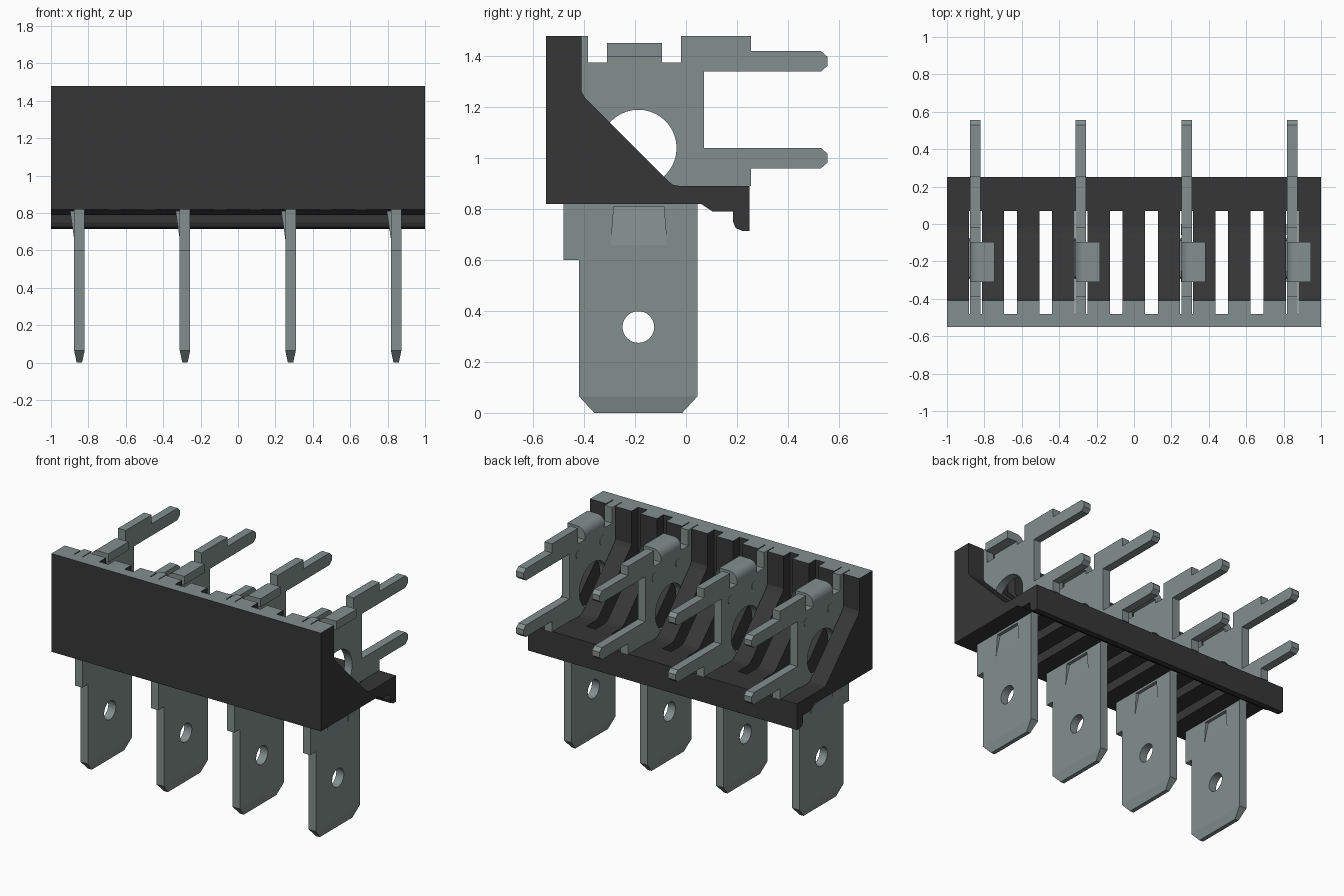
import bpy, bmesh, math
from mathutils import Matrix, Vector

cube = bpy.data.objects.get("Cube")
if cube:
    bpy.data.objects.remove(cube)
scene = bpy.context.scene


def material(name, color):
    m = bpy.data.materials.new(name)
    m.use_nodes = True
    m.diffuse_color = color
    m.node_tree.nodes["Principled BSDF"].inputs["Base Color"].default_value = color
    return m


black = material("black plastic", (0.037, 0.037, 0.037, 1))
metal = material("grey metal", (0.225, 0.275, 0.265, 1))

# Profile planes: side profiles are (y, z) along x, front profiles are (x, z) along y
ALONG_X = Matrix(((0, 0, 1, 0), (1, 0, 0, 0), (0, 1, 0, 0), (0, 0, 0, 1)))
ALONG_Y = Matrix(((1, 0, 0, 0), (0, 0, -1, 0), (0, 1, 0, 0), (0, 0, 0, 1)))


def circle(y, z, r, n=40):
    return [(y + r * math.cos(math.tau * i / n), z + r * math.sin(math.tau * i / n))
            for i in range(n)]


def baked(obj):
    bpy.context.view_layer.update()
    dg = bpy.context.evaluated_depsgraph_get()
    return bpy.data.meshes.new_from_object(obj.evaluated_get(dg))


def extrude(name, outlines, depth, frame, mats):
    """Fill the outlines (inner ones become holes) and extrude to a mesh."""
    cu = bpy.data.curves.new(name, "CURVE")
    cu.dimensions = "2D"
    cu.fill_mode = "BOTH"
    cu.extrude = depth / 2
    for pts in outlines:
        sp = cu.splines.new("POLY")
        sp.points.add(len(pts) - 1)
        for p, (a, b) in zip(sp.points, pts):
            p.co = (a, b, 0, 1)
        sp.use_cyclic_u = True
    tmp = bpy.data.objects.new(name, cu)
    scene.collection.objects.link(tmp)
    me = baked(tmp)
    bpy.data.objects.remove(tmp)
    me.transform(frame)
    bm = bmesh.new()
    bm.from_mesh(me)
    bmesh.ops.remove_doubles(bm, verts=bm.verts, dist=1e-5)
    bmesh.ops.recalc_face_normals(bm, faces=bm.faces)
    for f in bm.faces:
        f.smooth = False
        f.material_index = 0
    bm.to_mesh(me)
    bm.free()
    me.name = name
    me.materials.clear()
    for m in mats:
        me.materials.append(m)
    return me


def place(name, me, loc=(0, 0, 0)):
    ob = bpy.data.objects.new(name, me)
    ob.location = loc
    scene.collection.objects.link(ob)
    return ob


# Housing: one side profile with a grey top edge
housing_side = [(-0.55, 0.82), (-0.55, 1.48), (-0.41, 1.48), (-0.41, 1.26), (-0.395, 1.235),
                (-0.07, 0.91), (-0.05, 0.895), (-0.02, 0.89), (0.25, 0.89), (0.25, 0.715),
                (0.22, 0.715), (0.195, 0.725), (0.185, 0.75), (0.185, 0.79), (0.105, 0.79),
                (0.06, 0.82)]
housing = place("housing", extrude("housing", [housing_side], 2, ALONG_X, [black, metal]))
for f in housing.data.polygons:
    if f.normal.z > 0.9 and f.center.z > 1.4:
        f.material_index = 1

# Ten through slots
bm = bmesh.new()
for i in range(10):
    x = -0.848 + i * 0.1882
    box = bmesh.ops.create_cube(bm, size=1)["verts"]
    bmesh.ops.scale(bm, vec=(0.068, 0.55, 2), verts=box)
    bmesh.ops.translate(bm, vec=(x, -0.205, 1.1), verts=box)
slots = bpy.data.meshes.new("slot_cutter")
bm.to_mesh(slots)
bm.free()
slots.materials.append(black)
cutter = place("slot_cutter", slots)
cutter.hide_render = True
mod = housing.modifiers.new("slots", "BOOLEAN")
mod.operation = "DIFFERENCE"
mod.solver = "EXACT"
mod.object = cutter
cut = baked(housing)
housing.modifiers.clear()
housing.data = cut
bpy.data.objects.remove(cutter)

# Terminal plate with blade, two pins and holes
THICK = 0.056


def pin(z):
    """Pin end, listed upward."""
    return [(0.53, z), (0.555, z + 0.022), (0.555, z + 0.058), (0.53, z + 0.08)]


plate = ([(-0.42, 0.065), (-0.36, 0), (-0.015, 0), (0.045, 0.065), (0.045, 0.89),
          (0.255, 0.89), (0.255, 0.96)] + pin(0.96) + [(0.07, 1.04), (0.07, 1.34)] + pin(1.34)
         + [(0.255, 1.42), (0.255, 1.48), (-0.02, 1.48), (-0.02, 1.375), (-0.385, 1.375),
            (-0.385, 1.48), (-0.48, 1.48), (-0.48, 0.6), (-0.42, 0.6)])
lance_side = [(-0.295, 0.66), (-0.075, 0.66), (-0.087, 0.81), (-0.283, 0.81)]
terminal = extrude("terminal", [plate, circle(-0.187, 1.04, 0.15), circle(-0.187, 0.337, 0.062),
                                lance_side], THICK, ALONG_X, [metal])

# Taper the blade tip
bm = bmesh.new()
bm.from_mesh(terminal)
bmesh.ops.bisect_plane(bm, geom=bm.verts[:] + bm.edges[:] + bm.faces[:],
                       plane_co=(0, 0, 0.065), plane_no=(0, 0, 1), dist=1e-5)
for v in bm.verts:
    if v.co.z < 0.01:
        v.co.x *= 0.5
bm.to_mesh(terminal)
bm.free()

# Locking lance leaning out of the plate
lance = extrude("lance", [lance_side], THICK, ALONG_X, [metal])
for v in lance.vertices:
    v.co.x -= 0.022 * (v.co.z - 0.66) / 0.15

# Folded tab on the top edge
h = THICK / 2
bend = [(h - THICK * math.cos(a), 1.397 + THICK * math.sin(a))
        for a in (math.pi / 2 * i / 8 for i in range(9))]
tab_profile = [(-h, 1.375)] + bend + [(0.102, 1.453), (0.102, 1.397), (h, 1.397), (h, 1.375)]
tab = extrude("tab", [tab_profile], 0.215, ALONG_Y, [metal])

# Small round press marks
marks = extrude("marks", [circle(y, 1.3, 0.03, 24) for y in (-0.28, -0.03)], 0.004,
                ALONG_X, [metal])

for i in range(4):
    x = -0.848 + i * 0.5645
    place(f"terminal_{i + 1}", terminal, (x, 0, 0))
    place(f"lance_{i + 1}", lance, (x, 0, 0))
    place(f"folded_tab_{i + 1}", tab, (x, -0.2025, 0))
    place(f"press_marks_{i + 1}", marks, (x - h, 0, 0))
